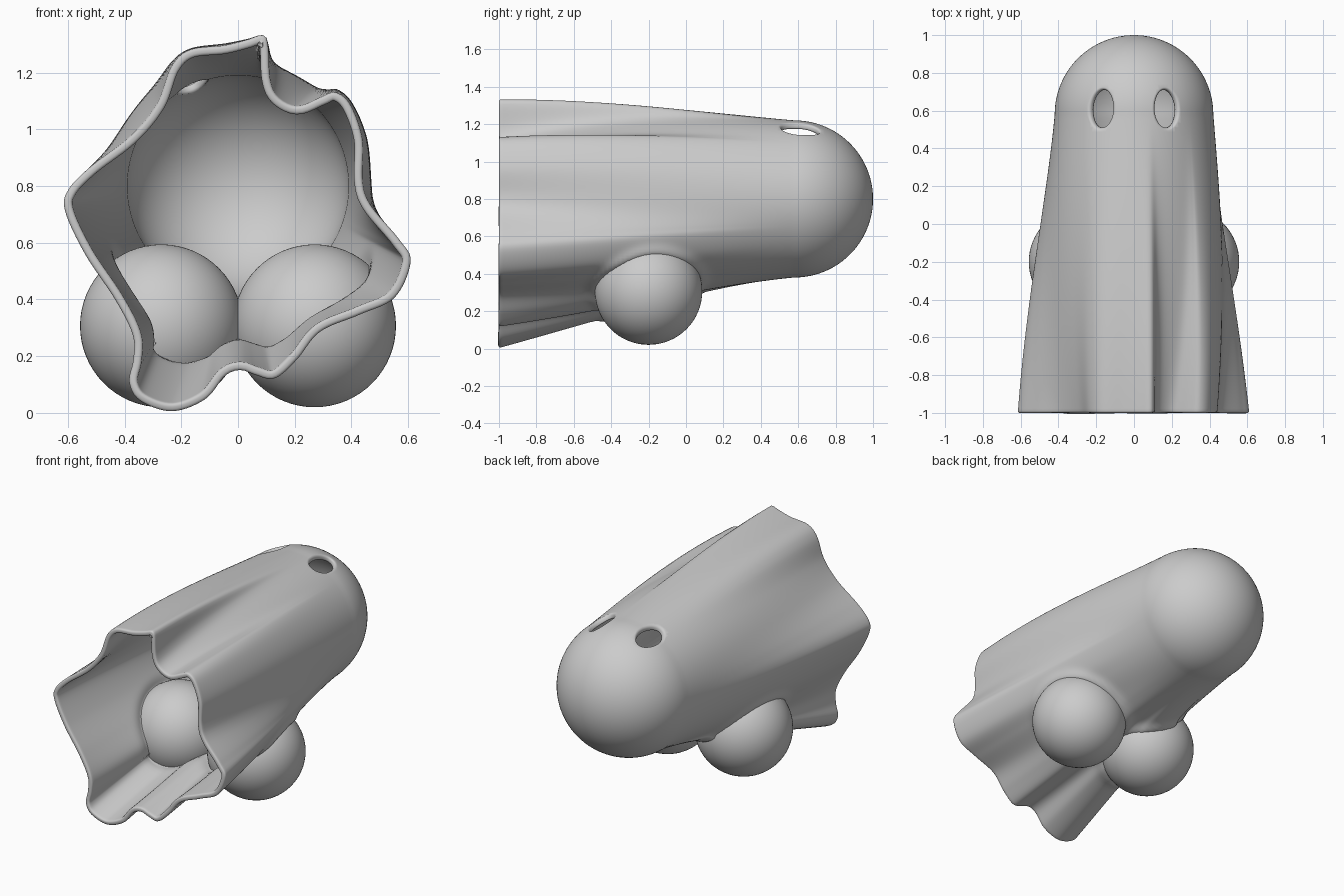
import bpy, bmesh, math
from mathutils import Vector

if "Cube" in bpy.data.objects:
    bpy.data.objects.remove(bpy.data.objects["Cube"])

CZ, R, Y0 = 0.80, 0.42, 0.58          # body axis height, head radius, head centre
LEG_R, LEGS = 0.287, [Vector((s * 0.27, -0.2, 0.307)) for s in (-1, 1)]
N = 240

# Wavy hem outline (x, z) at the open end
HEM = [(.088, 1.332), (.03, 1.315), (-.05, 1.295), (-.17, 1.28), (-.235, 1.22), (-.286, 1.087),
       (-.38, .974), (-.52, .868), (-.6, .785), (-.61, .71), (-.54, .56), (-.434, .40),
       (-.372, .275), (-.37, .187), (-.385, .106), (-.346, .04), (-.233, .003), (-.116, .046),
       (-.045, .13), (.01, .15), (.06, .133), (.13, .12), (.208, .187), (.29, .286), (.43, .346),
       (.554, .406), (.61, .533), (.57, .61), (.466, .734), (.438, .82), (.438, .964),
       (.395, 1.087), (.342, 1.13), (.29, 1.112), (.208, 1.08), (.14, 1.112), (.113, 1.175),
       (.106, 1.295)]


def resample(pts, n):
    """Closed Catmull-Rom curve, sampled evenly by length."""
    P = [Vector(p) for p in pts]
    dense = []
    for i in range(len(P)):
        a, b, c, d = P[i - 1], P[i], P[(i + 1) % len(P)], P[(i + 2) % len(P)]
        for k in range(20):
            t = k / 20
            dense.append(0.5 * (2 * b + (c - a) * t + (2 * a - 5 * b + 4 * c - d) * t**2
                                + (3 * b - a - 3 * c + d) * t**3))
    dense.append(dense[0])
    acc = [0]
    for a, b in zip(dense, dense[1:]):
        acc.append(acc[-1] + (b - a).length)
    out, j = [], 0
    for i in range(n):
        s = acc[-1] * i / n
        while acc[j + 1] < s:
            j += 1
        out.append(dense[j].lerp(dense[j + 1], (s - acc[j]) / (acc[j + 1] - acc[j])))
    return out


def base_radius(y):
    return math.sqrt(max(R * R - (y - Y0)**2, 0)) if y > Y0 else R + 0.08 * (Y0 - y)


def make_object(name, bm):
    bmesh.ops.recalc_face_normals(bm, faces=bm.faces)
    me = bpy.data.meshes.new(name)
    bm.to_mesh(me)
    bm.free()
    me.shade_smooth()
    ob = bpy.data.objects.new(name, me)
    bpy.context.collection.objects.link(ob)
    return ob


def bridge(bm, rings):
    for a, b in zip(rings, rings[1:]):
        for i in range(len(a)):
            j = (i + 1) % len(a)
            bm.faces.new((a[i], a[j], b[j], b[i]))


# Sheet: round head flowing into the folded hem
hem = [p - Vector((0, CZ)) for p in resample(HEM, N)]
ys = [Y0 + R * math.cos(math.pi / 2 * k / 24) for k in range(1, 24)]
ys += [Y0 - (Y0 + 1) * k / 68 for k in range(69)]
bm = bmesh.new()
rings = []
for y in ys:
    t = max(0, (Y0 - y) / (Y0 + 1))**1.6
    ring = []
    for h in hem:
        p = (h.normalized() * base_radius(y)).lerp(h, t)
        v = Vector((p.x, y, CZ + p.y))
        # soft swelling where the sheet meets the feet
        d = min(abs((v - c).length - LEG_R) for c in LEGS)
        out = Vector((p.x, 0, p.y)).normalized()
        v += out * 0.018 * math.exp(-(d / 0.035)**2)
        ring.append(bm.verts.new(v))
    rings.append(ring)
bridge(bm, rings)
tip = bm.verts.new((0, Y0 + R, CZ))
for i in range(N):
    bm.faces.new((tip, rings[0][i], rings[0][(i + 1) % N]))
sheet = make_object("ghost_sheet", bm)
if sheet.data.polygons[-1].normal.y < 0:
    sheet.data.flip_normals()

sol = sheet.modifiers.new("thickness", 'SOLIDIFY')
sol.thickness, sol.offset = 0.03, -1
bev = sheet.modifiers.new("round_hem", 'BEVEL')
bev.width, bev.segments = 0.011, 3
bev.limit_method, bev.angle_limit = 'ANGLE', math.radians(60)
bev.use_clamp_overlap = False

# Eye cutters: ovals following the head surface, flared for a rounded edge
FLARE = [(-.10, 0), (-.022, 0), (-.012, .002), (-.006, .005), (-.002, .010), (.001, .017), (.03, .05)]
for side, name in ((-1, "left_eye_cutter"), (1, "right_eye_cutter")):
    bm = bmesh.new()
    rings = []
    for h, g in FLARE:
        ring = []
        for i in range(64):
            a = 2 * math.pi * i / 64
            ang = side * 0.43 + (0.062 + g) / R * 1.05 * math.cos(a)
            y = 0.61 + (0.1 + g) * math.sin(a)
            r = base_radius(y) + h
            ring.append(bm.verts.new((r * math.sin(ang), y, CZ + r * math.cos(ang))))
        rings.append(ring)
    bridge(bm, rings)
    for ring in (rings[0], rings[-1]):
        c = bm.verts.new(sum((v.co for v in ring), Vector()) / 64)
        for i in range(64):
            bm.faces.new((c, ring[i], ring[(i + 1) % 64]))
    cutter = make_object(name, bm)
    cutter.hide_render = True
    cutter.hide_set(True)
    mod = sheet.modifiers.new(name, 'BOOLEAN')
    mod.operation, mod.solver, mod.object = 'DIFFERENCE', 'EXACT', cutter

# Ball feet
for c, name in zip(LEGS, ("left_foot", "right_foot")):
    bm = bmesh.new()
    bmesh.ops.create_uvsphere(bm, u_segments=64, v_segments=32, radius=LEG_R)
    make_object(name, bm).location = c
